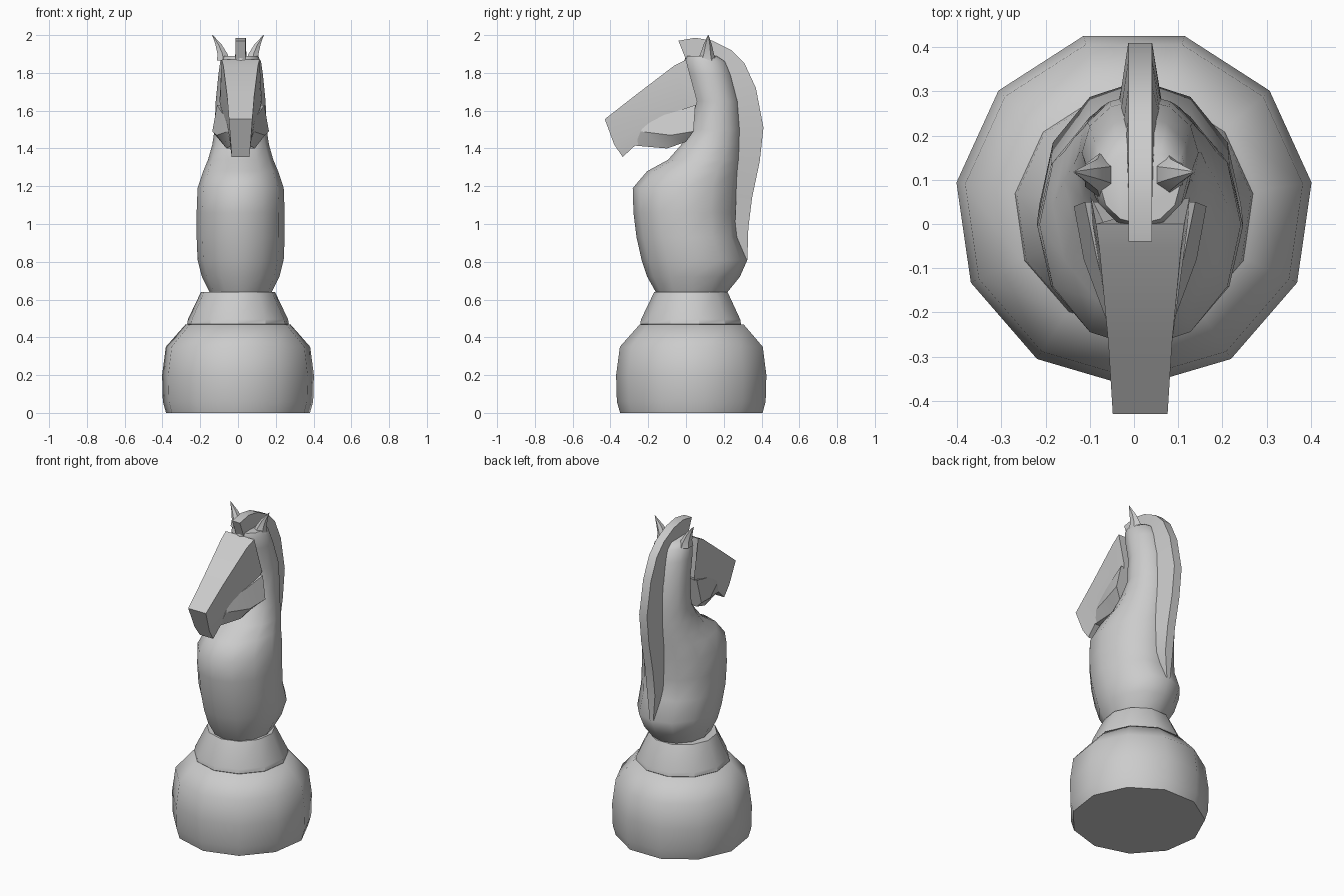
import bpy, bmesh, math

CX = 0.014  # the horse sits slightly off the base axis


def loft(name, rings, angle=40):
    """Skin closed rings of equal point count, cap both ends."""
    bm = bmesh.new()
    vs = [[bm.verts.new(p) for p in r] for r in rings]
    n = len(rings[0])
    for a, b in zip(vs, vs[1:]):
        for i in range(n):
            j = (i + 1) % n
            bm.faces.new((a[i], a[j], b[j], b[i]))
    bm.faces.new(vs[0])
    bm.faces.new(vs[-1])
    bmesh.ops.recalc_face_normals(bm, faces=bm.faces)
    me = bpy.data.meshes.new(name)
    bm.to_mesh(me)
    bm.free()
    ob = bpy.data.objects.new(name, me)
    bpy.context.collection.objects.link(ob)
    bpy.ops.object.select_all(action='DESELECT')
    ob.select_set(True)
    bpy.context.view_layer.objects.active = ob
    bpy.ops.object.shade_smooth_by_angle(angle=math.radians(angle))
    return ob


def ellipse(cx, cy, z, rx, ry, n, start=-90):
    step = 2 * math.pi / n
    a0 = math.radians(start)
    return [(cx + rx * math.cos(a0 + i * step), cy + ry * math.sin(a0 + i * step), z)
            for i in range(n)]


def mirrored(half):
    """Closed section from right-side (half width, y, z) points."""
    return ([(CX + w, y, z) for w, y, z in half]
            + [(CX - w, y, z) for w, y, z in reversed(half)])


# Eleven-sided base and collar
loft("base", [ellipse(0, 0.036, z, r, r, 11) for z, r in
              [(0, 0.385), (0.06, 0.402), (0.2, 0.406), (0.35, 0.386), (0.467, 0.282)]], 50)
loft("collar", [ellipse(0, 0.03, z, r, r, 11) for z, r in
                [(0.45, 0.255), (0.47, 0.272), (0.495, 0.268), (0.64, 0.198)]], 30)

# Body and neck: z, front y, back y, half width
body = [(0.64, -0.16, 0.22, 0.165), (0.72, -0.205, 0.285, 0.205), (0.81, -0.235, 0.325, 0.228),
        (0.93, -0.262, 0.275, 0.233), (1.06, -0.278, 0.27, 0.233), (1.19, -0.282, 0.28, 0.228),
        (1.28, -0.205, 0.287, 0.198), (1.34, -0.095, 0.292, 0.173), (1.42, -0.025, 0.295, 0.150),
        (1.50, 0.03, 0.295, 0.138), (1.65, 0.04, 0.282, 0.132), (1.79, 0.0, 0.245, 0.118),
        (1.86, -0.01, 0.215, 0.108), (1.89, 0.0, 0.17, 0.09)]
loft("body_and_neck", [ellipse(CX, (f + b) / 2, z, w, (b - f) / 2, 12)
                       for z, f, b, w in body], 45)

# Long wedge head: top, middle and bottom edge of each section
loft("head", [mirrored(s) for s in [
    [(0.062, -0.43, 1.555), (0.052, -0.38, 1.42), (0.047, -0.335, 1.355)],
    [(0.072, -0.27, 1.68), (0.074, -0.21, 1.54), (0.052, -0.27, 1.415)],
    [(0.092, -0.06, 1.84), (0.108, 0.0, 1.63), (0.06, -0.10, 1.41)],
    [(0.100, 0.0, 1.87), (0.112, 0.06, 1.65), (0.07, 0.0, 1.44)]]], 20)

# Cheek wedge flaring out below the eye crease
loft("jaw", [mirrored(s) for s in [
    [(0.068, -0.20, 1.555), (0.068, -0.24, 1.49), (0.05, -0.27, 1.415)],
    [(0.100, -0.07, 1.59), (0.128, -0.08, 1.47), (0.075, -0.10, 1.40)],
    [(0.125, 0.05, 1.63), (0.150, 0.04, 1.49), (0.09, 0.0, 1.435)]]], 30)

# Mane: outer y, z, inner y, z, inner half width
mane = [(-0.04, 1.97, 0.0, 1.87, 0.027), (0.05, 1.986, 0.06, 1.86, 0.027),
        (0.14, 1.97, 0.12, 1.86, 0.029), (0.24, 1.92, 0.17, 1.82, 0.034),
        (0.31, 1.85, 0.21, 1.76, 0.04), (0.37, 1.72, 0.24, 1.67, 0.046),
        (0.41, 1.51, 0.26, 1.50, 0.05), (0.39, 1.33, 0.27, 1.32, 0.05),
        (0.35, 1.14, 0.265, 1.15, 0.046), (0.33, 0.98, 0.26, 1.0, 0.036),
        (0.325, 0.81, 0.24, 0.9, 0.012)]
loft("mane", [mirrored([(min(0.027, w), oy, oz), (w, iy, iz)])
              for oy, oz, iy, iz, w in mane], 35)

# Pair of pointed ears curving outward: offset, z, x radius, y radius
for side, label in ((-1, "left"), (1, "right")):
    loft(label + "_ear",
         [ellipse(side * x, 0.11 + (z - 1.87) * 0.06, z, rx, ry, 6, 30)
          for x, z, rx, ry in [(0.078, 1.865, 0.038, 0.05), (0.082, 1.90, 0.031, 0.036),
                               (0.103, 1.95, 0.019, 0.022), (0.135, 2.0, 0.002, 0.002)]], 40)
